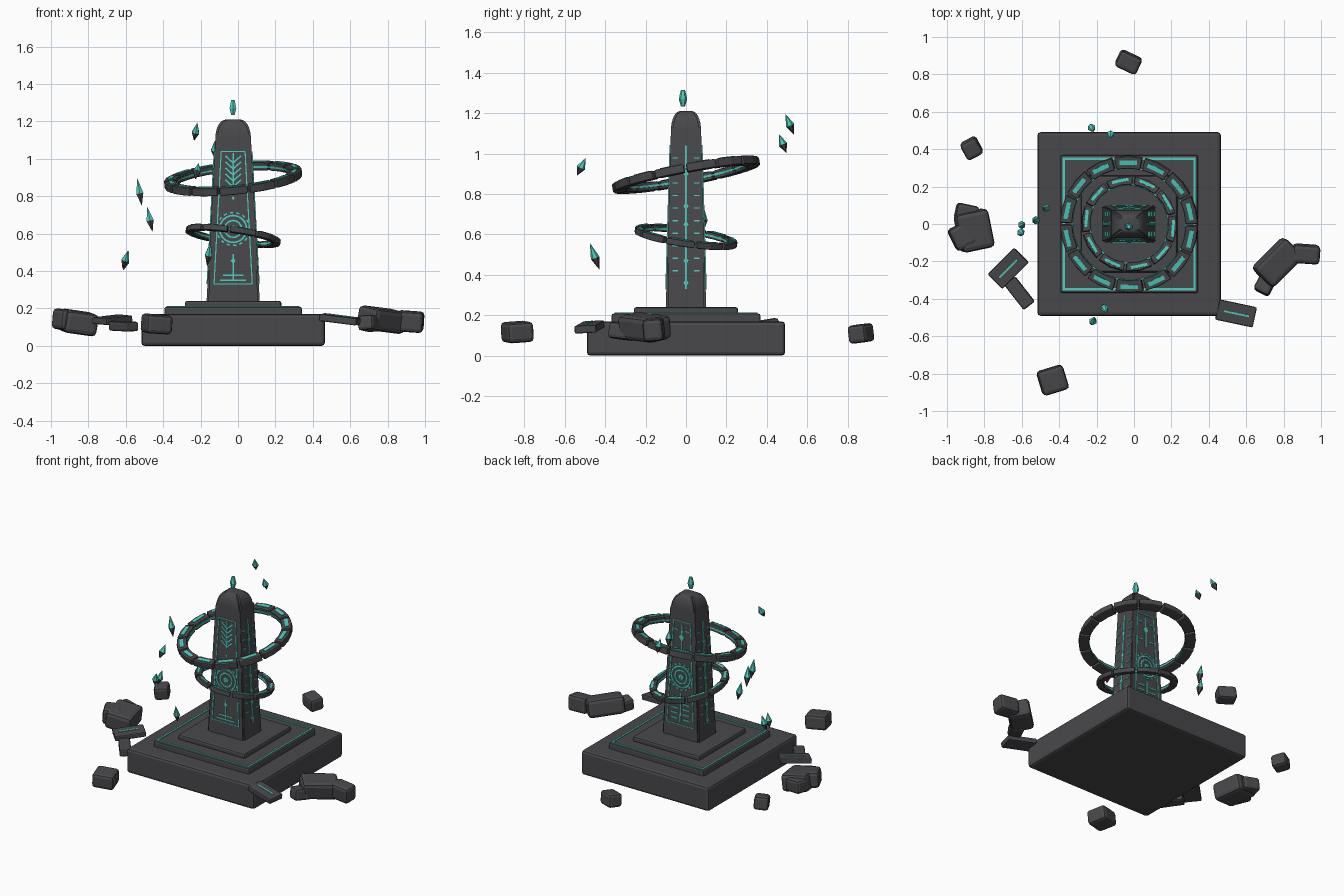
import bpy
import bmesh
from math import cos, sin, pi, radians
from mathutils import Vector, Matrix, Euler

default_cube = bpy.data.objects.get("Cube")
if default_cube:
    bpy.data.objects.remove(default_cube, do_unlink=True)

CENTRE = Vector((-0.026, 0, 0))


def make_material(name, colour):
    material = bpy.data.materials.new(name)
    material.use_nodes = True
    material.diffuse_color = colour
    material.node_tree.nodes["Principled BSDF"].inputs["Base Color"].default_value = colour
    return material


STONE = make_material("dark stone", (0.066, 0.064, 0.07, 1))
GLOW = make_material("teal glow", (0.07, 0.62, 0.52, 1))


def make_object(name, bm, materials, location=CENTRE, bevel=0):
    bmesh.ops.recalc_face_normals(bm, faces=bm.faces)
    mesh = bpy.data.meshes.new(name)
    bm.to_mesh(mesh)
    bm.free()
    obj = bpy.data.objects.new(name, mesh)
    bpy.context.collection.objects.link(obj)
    obj.location = location
    for material in materials:
        mesh.materials.append(material)
    if bevel:
        modifier = obj.modifiers.new("worn edges", "BEVEL")
        modifier.width = bevel
        modifier.segments = 2
    return obj


def add_box(bm, size, centre=(0, 0, 0), turn=0):
    matrix = (Matrix.Rotation(turn, 4, "Z") @ Matrix.Translation(centre)
              @ Matrix.Diagonal((*size, 1)))
    return bmesh.ops.create_cube(bm, size=1, matrix=matrix)["verts"]


def loft(bm, sections, closed=False):
    """Skin a list of equal loops; cap the ends unless the loft is closed."""
    loops = [[bm.verts.new(p) for p in section] for section in sections]
    count = len(loops[0])
    pairs = list(zip(loops, loops[1:])) + ([(loops[-1], loops[0])] if closed else [])
    for low, high in pairs:
        for i in range(count):
            j = (i + 1) % count
            bm.faces.new((low[i], low[j], high[j], high[i]))
    if not closed:
        bm.faces.new(loops[0])
        bm.faces.new(loops[-1])


# Stepped plinth
def make_step(name, half, bottom, top, bevel):
    bm = bmesh.new()
    add_box(bm, (2 * half, 2 * half, top - bottom), (0, 0, (top + bottom) / 2))
    make_object(name, bm, [STONE], bevel=bevel)


make_step("plinth_base", 0.491, 0, 0.17, 0.018)
make_step("plinth_middle_step", 0.368, 0.16, 0.208, 0.01)
make_step("plinth_top_step", 0.258, 0.2, 0.24, 0.012)

# Glowing square set into the middle step
bm = bmesh.new()
for side in range(4):
    add_box(bm, (0.71, 0.012, 0.008), (0, 0.349, 0.209), side * pi / 2)
make_object("plinth_glow_line", bm, [GLOW])


# Tapered pillar with a rounded cap
def half_x(z):
    return 0.142 - 0.054 * (z - 0.24)


def half_y(z):
    return 0.1 - 0.029 * (z - 0.24)


def rectangle(z, hx, hy):
    return [(-hx, -hy, z), (hx, -hy, z), (hx, hy, z), (-hx, hy, z)]


SHOULDER = 1.11
sections = [rectangle(0.23, half_x(0.23), half_y(0.23))]
for i in range(8):
    angle = i / 7 * pi / 2
    shrink = 0.4 + 0.6 * cos(angle)
    sections.append(rectangle(SHOULDER + 0.1 * sin(angle),
                              half_x(SHOULDER) * shrink, half_y(SHOULDER) * shrink))
bm = bmesh.new()
loft(bm, sections)
corners = [e for e in bm.edges if abs(e.verts[0].co.z - e.verts[1].co.z) > 0.004]
bmesh.ops.bevel(bm, geom=corners, offset=0.01, segments=2, affect="EDGES")
pillar = make_object("pillar", bm, [STONE])
pillar.select_set(True)
bpy.context.view_layer.objects.active = pillar
bpy.ops.object.shade_smooth_by_angle(angle=radians(35))


# Carved signs: thin plates that follow the sloping pillar faces
class Carving:
    def __init__(self, name, side):
        self.name, self.side, self.bm = name, side, bmesh.new()

    def place(self, u, z, lift):
        x, y = half_x(z) + lift, half_y(z) + lift
        return {"front": (u, -y, z), "back": (-u, y, z),
                "left": (x, u, z), "right": (-x, -u, z)}[self.side]

    def plate(self, points):
        loft(self.bm, [[self.place(u, z, lift) for u, z in points]
                       for lift in (-0.002, 0.005)])

    def line(self, start, end, width=0.008):
        a, b = Vector(start), Vector(end)
        across = (b - a).normalized().orthogonal() * width / 2
        self.plate([a - across, b - across, b + across, a + across])

    def dot(self, u, z, r=0.013):
        self.plate([(u - r, z), (u, z - 1.4 * r), (u + r, z), (u, z + 1.4 * r)])

    def ring(self, z, radius, width=0.009, steps=28, dashed=False):
        for i in range(0, steps, 2 if dashed else 1):
            ends = [(radius * cos(a), z + radius * sin(a))
                    for a in (2 * pi * i / steps, 2 * pi * (i + 1) / steps)]
            self.line(ends[0], ends[1], width)

    def frame(self, low, high, margin):
        for s in (-1, 1):
            self.line((s * (half_x(low) - margin), low),
                      (s * (half_x(high) - margin), high), 0.006)
        for z in (low, high):
            self.line((margin - half_x(z), z), (half_x(z) - margin, z), 0.005)

    def finish(self):
        make_object(self.name, self.bm, [GLOW])


for side in ("front", "back"):
    carving = Carving(side + "_carving", side)
    carving.frame(0.33, 1.04, 0.035)
    middle = 0.625 if side == "front" else 0.66
    for radius in (0.072, 0.045):
        carving.ring(middle, radius)
    carving.ring(middle, 0.088, 0.008, 32, dashed=True)
    carving.ring(middle, 0.012, 0.016, 10)
    if side == "front":
        carving.line((0, 0.84), (0, 1.03))
        for i in range(5):
            z = 0.85 + 0.032 * i
            for s in (-1, 1):
                carving.line((0, z), (s * 0.042, z + 0.038))
        carving.dot(0, 0.79, 0.008)
        carving.line((0, 0.35), (0, 0.49))
        carving.dot(0, 0.455)
        for z, reach in ((0.352, 0.07), (0.378, 0.055)):
            carving.line((-reach, z), (reach, z))
    else:
        carving.line((0, 0.8), (0, 1.02))
        carving.dot(0, 0.93, 0.02)
        carving.line((0, 0.35), (0, 0.55))
        for i in range(5):
            for s in (-1, 1):
                carving.line((s * 0.02, 0.37 + 0.035 * i), (s * 0.07, 0.37 + 0.035 * i))
        for s in (-1, 1):
            carving.line((s * 0.03, 0.85), (s * 0.06, 0.85))
            carving.line((s * 0.03, 0.98), (s * 0.06, 0.98))
    carving.finish()

for side in ("left", "right"):
    carving = Carving(side + "_carving", side)
    carving.line((0, 0.33), (0, 1.04), 0.009)
    for z in (0.36, 0.47, 0.55, 0.65, 0.74, 0.9):
        carving.dot(0, z)
    for i in range(10):
        z = 0.42 + 0.062 * i
        for s in (-1, 1):
            carving.line((s * 0.04, z), (s * 0.068, z), 0.006)
    carving.finish()


# Tilted floating rings made of separate stone segments
def make_ring(name, count, inner, outer, height, z, slope_x, slope_y, start):
    stone, glow = bmesh.new(), bmesh.new()
    step = 2 * pi / count
    half = height / 2
    for i in range(count):
        middle = start + i * step
        arc = []
        for k in (-0.46, 0, 0.46):
            direction = Vector((cos(middle + k * step), sin(middle + k * step), 0))
            arc.append([direction * r + Vector((0, 0, h)) for r, h in
                        ((inner, -half), (outer, -half), (outer, half), (inner, half))])
        loft(stone, arc)
        radius = (inner + outer) / 2
        add_box(glow, ((outer - inner) * 0.36, radius * step * 0.62, 0.008),
                (radius, 0, half), middle)
    # Thin glowing band that joins the segments on the inside
    band = []
    for i in range(56):
        direction = Vector((cos(i * pi / 28), sin(i * pi / 28), 0))
        band.append([direction * (inner + r) + Vector((0, 0, h)) for r, h in
                     ((-0.004, -0.005), (0.006, -0.005), (0.006, 0.005), (-0.004, 0.005))])
    loft(glow, band, closed=True)
    normal = Vector((-slope_x, -slope_y, 1))
    tilt = Vector((0, 0, 1)).rotation_difference(normal).to_euler()
    place = CENTRE + Vector((0, 0, z))
    make_object(name + "_stones", stone, [STONE], place, 0.006).rotation_euler = tilt
    make_object(name + "_glow", glow, [GLOW], place).rotation_euler = tilt


make_ring("upper_ring", 14, 0.305, 0.37, 0.042, 0.895, 0.095, 0.188, pi / 2)
make_ring("lower_ring", 10, 0.212, 0.257, 0.032, 0.587, -0.14, -0.145, radians(102))


# Floating crystals: teal above, dark stone below
def make_crystal(name, place, height, width, lean, two_tone=True):
    bm = bmesh.new()
    for part, sign in ((0.55, 1), (0.45, -1)):
        matrix = Matrix.Translation((0, 0, sign * part * height / 2))
        if sign < 0:
            matrix = matrix @ Matrix.Rotation(pi, 4, "X")
        bmesh.ops.create_cone(bm, segments=6, radius1=width / 2,
                              radius2=0 if two_tone else width / 4, depth=part * height,
                              cap_ends=not two_tone, matrix=matrix)
    bmesh.ops.remove_doubles(bm, verts=bm.verts, dist=0.0005)
    for face in bm.faces:
        face.material_index = int(two_tone and face.calc_center_median().z < 0)
    axis = Vector((*lean, height))
    obj = make_object(name, bm, [GLOW, STONE], place)
    obj.rotation_euler = Vector((0, 0, 1)).rotation_difference(axis).to_euler()


make_crystal("crown_crystal", (-0.027, -0.015, 1.27), 0.08, 0.042, (0, 0), False)
for i, (place, height, lean) in enumerate((
        ((-0.227, 0.515, 1.14), 0.11, (0.02, -0.045)),
        ((-0.125, 0.48, 1.045), 0.1, (0, -0.04)),
        ((-0.525, 0.02, 0.815), 0.15, (-0.025, 0)),
        ((-0.47, 0.085, 0.67), 0.14, (-0.03, 0)),
        ((-0.6, -0.005, 0.45), 0.11, (0.03, 0.01)),
        ((-0.605, -0.045, 0.455), 0.1, (0.03, -0.02)),
        ((-0.22, -0.52, 0.93), 0.1, (0.02, 0.05)),
        ((-0.157, -0.45, 0.485), 0.14, (0.02, -0.05)))):
    make_crystal(f"crystal_{i + 1}", place, height, 0.044, lean)


# Fallen rubble around the plinth; slabs carry a glowing line
def make_rock(name, place, size, angles, line=False):
    bm = bmesh.new()
    add_box(bm, size)
    turn = Euler([radians(a) for a in angles])
    make_object(name, bm, [STONE], place, min(size) * 0.2).rotation_euler = turn
    if line:
        bm = bmesh.new()
        add_box(bm, (size[0] * 0.68, 0.01, 0.008), (0, 0, size[2] / 2))
        make_object(name + "_glow", bm, [GLOW], place).rotation_euler = turn


make_rock("back_block", (-0.03, 0.866, 0.11), (0.125, 0.095, 0.09), (6, 4, -25))
make_rock("back_corner_block", (-0.868, 0.405, 0.135), (0.095, 0.1, 0.09), (8, -5, 28))
make_rock("front_block", (-0.435, -0.835, 0.117), (0.145, 0.135, 0.1), (4, 3, 17))
make_rock("pile_block_large", (-0.855, -0.035, 0.125), (0.18, 0.21, 0.12), (4, 8, 12))
make_rock("pile_block_small", (-0.895, 0.06, 0.13), (0.12, 0.09, 0.09), (0, 6, -12))
make_rock("pile_block_top", (-0.918, -0.065, 0.14), (0.12, 0.13, 0.11), (3, 4, 27))
make_rock("pile_slab", (-0.672, -0.237, 0.14), (0.2, 0.11, 0.035), (4, -5, 45), True)
make_rock("pile_splinter", (-0.612, -0.37, 0.105), (0.17, 0.075, 0.05), (3, 2, -52))
make_rock("corner_slab", (0.545, -0.478, 0.142), (0.205, 0.11, 0.038), (3, 7, -12), True)
make_rock("heap_block_large", (0.768, -0.205, 0.14), (0.24, 0.15, 0.12), (10, 5, 45))
make_rock("heap_block_outer", (0.92, -0.16, 0.13), (0.145, 0.1, 0.11), (5, 4, -4))
make_rock("heap_block_low", (0.705, -0.315, 0.12), (0.12, 0.09, 0.08), (-5, 6, 62))
